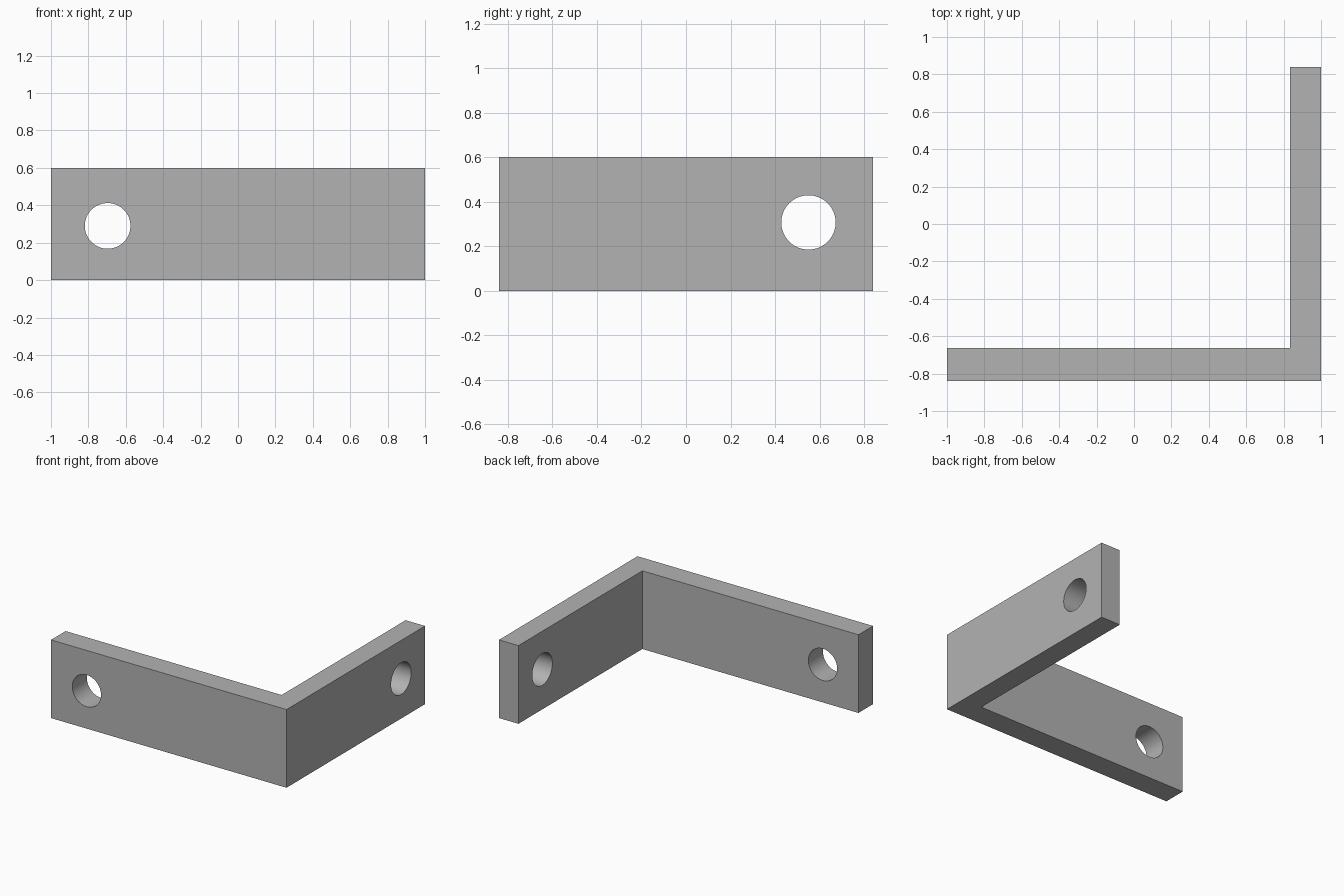
import bpy, bmesh
from math import pi
from mathutils import Matrix

cube = bpy.data.objects.get("Cube")
if cube:
    bpy.data.objects.remove(cube, do_unlink=True)

HEIGHT = 0.6
END = 0.84      # half depth of the bracket
INNER_X, INNER_Y = 0.835, -0.663

grey = bpy.data.materials.new("plain grey")
grey.use_nodes = True
colour = (0.45, 0.45, 0.45, 1)
grey.diffuse_color = colour
grey.node_tree.nodes["Principled BSDF"].inputs["Base Color"].default_value = colour


def add_object(name, bm):
    bmesh.ops.recalc_face_normals(bm, faces=bm.faces)
    mesh = bpy.data.meshes.new(name)
    bm.to_mesh(mesh)
    bm.free()
    mesh.materials.append(grey)
    obj = bpy.data.objects.new(name, mesh)
    bpy.context.collection.objects.link(obj)
    return obj


# L-shaped profile extruded upwards
profile = [(-1, -END), (1, -END), (1, END), (INNER_X, END),
           (INNER_X, INNER_Y), (-1, INNER_Y)]
bm = bmesh.new()
base = bm.faces.new([bm.verts.new((x, y, 0)) for x, y in profile])
top = bmesh.ops.extrude_face_region(bm, geom=[base], use_keep_orig=True)
bmesh.ops.translate(bm, vec=(0, 0, HEIGHT),
                    verts=[v for v in top["geom"] if isinstance(v, bmesh.types.BMVert)])
bracket = add_object("angle_bracket", bm)


# Round bolt hole through each arm
def drill(name, centre, axis):
    bm = bmesh.new()
    turn = Matrix.Rotation(pi / 2, 4, axis)
    bmesh.ops.create_cone(bm, cap_ends=True, segments=64, radius1=0.122, radius2=0.122,
                          depth=0.5, matrix=Matrix.Translation(centre) @ turn)
    cutter = add_object(name, bm)
    cutter.hide_render = True
    cutter.hide_set(True)
    cut = bracket.modifiers.new(name, 'BOOLEAN')
    cut.operation = 'DIFFERENCE'
    cut.solver = 'EXACT'
    cut.object = cutter
    return cutter


cutters = [drill("front_hole_cutter", (-0.697, -0.75, 0.29), 'X'),
           drill("side_hole_cutter", (0.92, 0.55, 0.307), 'Y')]

# Bake the holes, then discard the cutters
bpy.ops.object.select_all(action='DESELECT')
bpy.context.view_layer.objects.active = bracket
bracket.select_set(True)
for mod in list(bracket.modifiers):
    bpy.ops.object.modifier_apply(modifier=mod.name)
for cutter in cutters:
    bpy.data.objects.remove(cutter, do_unlink=True)
bpy.ops.object.shade_smooth_by_angle(angle=pi / 6)
